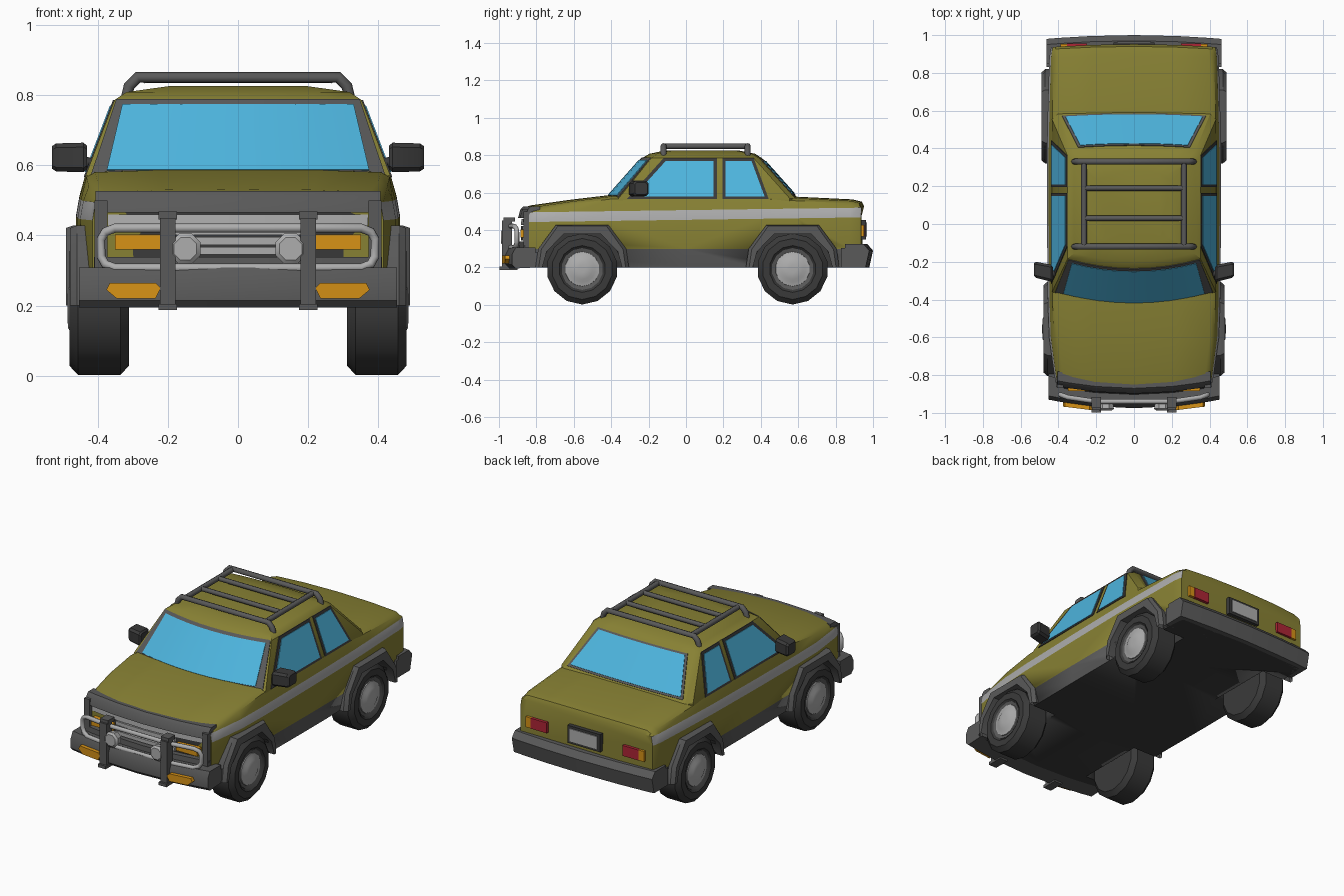
import bpy, bmesh, math
from mathutils import Vector

if "Cube" in bpy.data.objects:
    bpy.data.objects.remove(bpy.data.objects["Cube"])


def mat(name, r, g, b):
    m = bpy.data.materials.new(name)
    m.diffuse_color = (r, g, b, 1)
    m.use_nodes = True
    m.node_tree.nodes["Principled BSDF"].inputs["Base Color"].default_value = m.diffuse_color
    return m


OLIVE = mat("olive paint", .245, .22, .034)
GRAY = mat("mid gray plastic", .10, .10, .10)
DARK = mat("dark rubber", .042, .042, .042)
SILVER = mat("light gray", .42, .42, .42)
GLASS = mat("blue glass", .075, .46, .73)
ORANGE = mat("orange lamp", .68, .29, .008)
RED = mat("red lamp", .42, .018, .035)


def loft(name, rings, mats, closed=True, cap=True, rule=None, angle=32):
    """Skin a list of point rings; rule(center, normal) picks the material."""
    bm = bmesh.new()
    rows = [[bm.verts.new(p) for p in r] for r in rings]
    n = len(rows[0])
    for a, b in zip(rows, rows[1:]):
        for i in range(n if closed else n - 1):
            j = (i + 1) % n
            bm.faces.new((a[i], a[j], b[j], b[i]))
    if cap:
        bm.faces.new(rows[0])
        bm.faces.new(rows[-1])
    bmesh.ops.recalc_face_normals(bm, faces=bm.faces[:])
    bm.normal_update()
    for f in bm.faces:
        f.smooth = True
        if rule:
            f.material_index = rule(f.calc_center_median(), f.normal)
    me = bpy.data.meshes.new(name)
    bm.to_mesh(me)
    bm.free()
    for m in mats:
        me.materials.append(m)
    me.set_sharp_from_angle(angle=math.radians(angle))
    ob = bpy.data.objects.new(name, me)
    bpy.context.collection.objects.link(ob)
    return ob


def box(name, x0, x1, y0, y1, z0, z1, m):
    ring = lambda y: [(x0, y, z0), (x1, y, z0), (x1, y, z1), (x0, y, z1)]
    return loft(name, [ring(y0), ring(y1)], [m])


def sweep(name, prof, hw, bow, m):
    """Run a (y, z) profile across the car with a bowed plan."""
    us = (-1, -.85, -.5, 0, .5, .85, 1)
    return loft(name, [[(u * hw, y + bow * u * u, z) for y, z in prof] for u in us], [m])


def lathe(name, prof, cx, cy, cz, s, m, segs=14, axis='x'):
    """Turn an (offset, radius) profile about the x or y axis."""
    rings = []
    for o, r in prof:
        ring = []
        for i in range(segs):
            a = 2 * math.pi * (i + .5) / segs
            c, d = r * math.cos(a), r * math.sin(a)
            ring.append((cx + s * o, cy + c, cz + d) if axis == 'x' else (cx + c, cy + o, cz + d))
        rings.append(ring)
    return loft(name, rings, [m])


def tube(name, pts, r, m, cyclic=False):
    cu = bpy.data.curves.new(name, 'CURVE')
    cu.dimensions = '3D'
    cu.bevel_depth, cu.bevel_resolution, cu.use_fill_caps = r, 2, True
    sp = cu.splines.new('POLY')
    sp.points.add(len(pts) - 1)
    for p, q in zip(sp.points, pts):
        p.co = (*q, 1)
    sp.use_cyclic_u = cyclic
    tmp = bpy.data.objects.new(name + "_path", cu)
    bpy.context.collection.objects.link(tmp)
    me = bpy.data.meshes.new_from_object(tmp.evaluated_get(bpy.context.evaluated_depsgraph_get()))
    bpy.data.objects.remove(tmp)
    me.materials.clear()
    me.materials.append(m)
    bpy.context.collection.objects.link(bpy.data.objects.new(name, me))


# Lower body: sections along y as (y, half width, top height, bow)
stations = [(-.84, .41, .518, -.03), (-.80, .418, .53, -.03), (-.6, .445, .56, -.02), (-.4, .452, .586, 0),
            (0, .456, .59, 0), (.4, .456, .588, 0), (.6, .452, .576, 0), (.88, .444, .562, .012),
            (.925, .437, .55, .015), (.937, .432, .525, .015)]
rings = []
for y, w, zt, bow in stations:
    s1 = .495 + .014 * (y + .84)
    half = [(w * .98, .2), (w * 1.01, .3), (w * 1.01, s1 - .052), (w * .99, s1),
            (w * .955, max(zt - .02, s1 + .004)), (w * .9, zt - .006), (w * .5, zt)]
    sec = [(0, .2)] + half + [(0, zt + .002)] + [(-x, z) for x, z in half[::-1]]
    rings.append([(x, y + bow * (1 - (x / w) ** 2), z) for x, z in sec])


def body_rule(c, n):
    s1 = .495 + .014 * (c.y + .84)
    if n.z < -.7:
        return 2
    if abs(n.x) > .6 and c.z < .3 and c.y < .89:
        return 1
    return 3 if abs(n.x) > .6 and s1 - .05 < c.z < s1 else 0


body = loft("lower_body", rings, [OLIVE, GRAY, DARK, SILVER], rule=body_rule)

WHEELS = [(s, y) for s in (-1, 1) for y in (-.555, .57)]
for s, y in WHEELS:
    # Wheel wells cut from the body
    cut = lathe("well_cutter", [(.29, .215), (.7, .215)], 0, y, .19, s, DARK)
    cut.hide_render = True
    for p in cut.data.polygons:
        p.material_index = 2
    cut.data.materials.clear()
    for m in (OLIVE, GRAY, DARK, SILVER):
        cut.data.materials.append(m)
    for p in cut.data.polygons:
        p.material_index = 2
    md = body.modifiers.new("well", 'BOOLEAN')
    md.operation, md.object, md.solver = 'DIFFERENCE', cut, 'EXACT'
    bpy.context.view_layer.objects.active = body
    bpy.ops.object.modifier_apply(modifier=md.name)
    bpy.data.objects.remove(cut)
    # Tyre, rim and hub
    lathe("tyre", [(.31, .10), (.31, .162), (.335, .19), (.455, .19), (.48, .163), (.48, .125), (.462, .105)],
          0, y, .192, s, DARK)
    lathe("rim", [(.44, .112), (.472, .112), (.466, .09), (.46, .09)], 0, y, .192, s, GRAY)
    lathe("hub", [(.45, .095), (.472, .092), (.476, .07), (.484, .055), (.486, .02)], 0, y, .192, s, SILVER)
    # Angular wheel-arch flare
    outer = [(-.25, .2), (-.235, .3), (-.14, .428), (.14, .428), (.235, .3), (.25, .2)]
    inner = [(-.213, .2), (-.19, .285), (-.1, .378), (.1, .378), (.19, .285), (.213, .2)]
    xo = .478 if y < 0 else .49
    loft("arch_flare", [[(s * .4, y + a, z) for a, z in outer],
                        [(s * (xo - .02), y + a, z) for a, z in outer],
                        [(s * xo, y + a * .93, z * .97 + .006) for a, z in outer],
                        [(s * xo, y + a, z) for a, z in inner],
                        [(s * .38, y + a, z) for a, z in inner]], [GRAY], closed=False, cap=False)

# Cabin: stacked plan rings
US = [k / 4 for k in range(-4, 5)]
Z0, Z1, X0, X1 = .57, .785, .434, .352
front_lo = lambda u: Vector((u * X0, -.425 + .065 * u * u, Z0))
front_hi = lambda u: Vector((u * X1, -.235 + .05 * u * u, Z1))
rear_lo = lambda u: Vector((u * X0, .597 - .015 * u * u, Z0))
rear_hi = lambda u: Vector((u * X1, .405 - .015 * u * u, Z1))


def plan(X, z, f, r):
    fr = [Vector((*f(u).xy, z)) for u in US]
    rr = [Vector((*r(u * .93).xy, z)) for u in US[::-1]]
    yr = rr[0].y - .03
    return fr + [(X, yr, z)] + rr + [(-X, yr, z)]


roof = lambda X, yf, yr: (X, lambda u: Vector((u * X, yf + .04 * u * u, 0)), lambda u: Vector((u * X, yr - .02 * u * u, 0)))
Xa, fa, ra = roof(.318, -.195, .37)
Xb, fb, rb = roof(.19, -.11, .28)
loft("cabin", [plan(X0, Z0 - .02, front_lo, rear_lo), plan(X0, Z0, front_lo, rear_lo), plan(X1, Z1, front_hi, rear_hi),
               plan(Xa, .808, fa, ra), plan(Xb, .826, fb, rb)], [OLIVE])


def pane(name, lo, hi, t0, t1, w0, w1, d, ny, m):
    """Thin curved plate lying on the front or rear cabin slope."""
    out = []
    for k in US:
        a, b = ((lo(k * w).lerp(hi(k * w), t)) for t, w in ((t0, w0), (t1, w1)))
        n = Vector((0, ny, .7))
        out.append([a + n * d, b + n * d, b - n * .002, a - n * .002])
    loft(name, out, [m])


pane("windshield_frame", front_lo, front_hi, 0, 1, .965, .985, .004, -.7, GRAY)
pane("windshield", front_lo, front_hi, .06, .93, .87, .92, .007, -.7, GLASS)
pane("rear_window_frame", rear_lo, rear_hi, .07, .95, .89, .83, .004, .7, GRAY)
pane("rear_window", rear_lo, rear_hi, .11, .91, .855, .79, .007, .7, GLASS)


def side_plate(name, pts, s, d, m):
    X = lambda z: X0 + (z - Z0) / (Z1 - Z0) * (X1 - X0)
    loft(name, [[(s * (X(z) + e), y, z) for y, z in pts] for e in (-.002, d)], [m])


for s in (-1, 1):
    # Side windows with frames
    side_plate("front_door_frame", [(-.315, .567), (.165, .567), (.165, .785), (-.12, .785)], s, .004, DARK)
    side_plate("front_door_glass", [(-.28, .58), (.148, .58), (.148, .77), (-.108, .77)], s, .007, GLASS)
    side_plate("rear_door_frame", [(.195, .567), (.442, .567), (.362, .785), (.195, .785)], s, .004, DARK)
    side_plate("rear_door_glass", [(.21, .58), (.42, .58), (.35, .77), (.21, .77)], s, .007, GLASS)
    # Door mirror
    mr = lambda x, k, dy: [(s * x, -.255 + dy + .045 * k * a, .622 + .042 * k * b) for a, b in
                           ((-1, -.7), (-.7, -1), (.7, -1), (1, -.7), (1, .7), (.7, 1), (-.7, 1), (-1, .7))]
    loft("door_mirror", [mr(.43, .8, -.01), mr(.44, 1, -.005), mr(.518, .95, .012), mr(.53, .75, .015)], [DARK])
    tube("mirror_arm", [(s * .40, -.265, .60), (s * .45, -.26, .612)], .016, DARK)
    # Headlamp, bumper lamp and tail lamps
    xs = lambda a, b: (min(s * a, s * b), max(s * a, s * b))
    box("headlamp", *xs(.21, .35), -.885, -.84, .36, .402, ORANGE)
    lamp = lambda y: [(s * x, y + dy, z) for x, z, dy in ((.235, .265, 0), (.22, .25, 0), (.235, .22, 0),
                                                        (.345, .22, .014), (.375, .245, .017), (.365, .265, .016))]
    loft("bumper_lamp", [lamp(-.984), lamp(-.95)], [ORANGE])
    box("tail_lamp", *xs(.25, .355), .92, .955, .365, .427, RED)
    box("rear_indicator", *xs(.355, .39), .915, .953, .365, .427, ORANGE)
    # Bull bar post and round lamp
    box("bull_bar_post", *xs(.178, .222), -.985, -.93, .19, .45, GRAY)
    box("bull_bar_post_foot", *xs(.174, .226), -.997, -.90, .187, .205, GRAY)
    box("bull_bar_post_cap", *xs(.174, .226), -.975, -.915, .445, .468, GRAY)
    lathe("driving_lamp", [(-.988, .035), (-.978, .047), (-.94, .04)], s * .15, 0, .362, 1, SILVER, 8, 'y')

# Front fascia and grille
sweep("fascia_top", [(-.82, .465), (-.898, .465), (-.885, .512), (-.87, .526), (-.82, .526)], .405, .04, GRAY)
sweep("fascia_back", [(-.82, .3), (-.868, .3), (-.868, .48), (-.82, .48)], .405, .035, DARK)
sweep("fascia_bottom", [(-.82, .28), (-.905, .28), (-.90, .338), (-.82, .338)], .41, .04, GRAY)
for s in (-1, 1):
    a, b = sorted((s * .372, s * .408))
    box("fascia_side", a, b, -.868, -.80, .3, .5, GRAY)
sweep("grille_strip", [(-.84, .428), (-.882, .428), (-.88, .46), (-.84, .46)], .37, .035, SILVER)
for z in (.345, .373, .401):
    sweep("grille_bar", [(-.84, z), (-.882, z), (-.882, z + .022), (-.84, z + .022)], .195, .008, SILVER)

# Bumpers
sweep("front_bumper", [(-.85, .2), (-.955, .195), (-.975, .215), (-.975, .27), (-.955, .308), (-.85, .308)], .452, .045, GRAY)
sweep("rear_bumper", [(.87, .2), (.98, .2), (1, .29), (.97, .325), (.87, .325)], .462, -.02, GRAY)
for s in (-1, 1):
    a, b = sorted((s * .40, s * .452))
    box("front_bumper_wrap", a, b, -.86, -.79, .2, .28, GRAY)
    a, b = sorted((s * .41, s * .462))
    box("rear_bumper_wrap", a, b, .83, .90, .2, .305, GRAY)

# Bull bar loop
half = [(.2, .307, -.94), (.35, .307, -.918), (.378, .318, -.908), (.39, .34, -.904),
        (.39, .39, -.904), (.378, .41, -.908), (.35, .421, -.918), (.2, .421, -.94)]
tube("bull_bar", [(x, y, z) for x, z, y in half] + [(-x, y, z) for x, z, y in half[::-1]], .013, SILVER, True)

# Rear number plate, left blank
box("plate_frame", -.108, .108, .93, .962, .35, .455, DARK)
box("plate", -.09, .09, .94, .967, .365, .44, SILVER)

# Roof rack
for y in (-.12, .33):
    tube("rack_end_bar", [(-.318, y, .79), (-.31, y, .825), (-.285, y, .85), (.285, y, .85), (.31, y, .825), (.318, y, .79)], .016, GRAY)
for y in (.03, .19):
    tube("rack_cross_bar", [(-.265, y, .848), (.265, y, .848)], .014, GRAY)
for x in (-.265, .265):
    tube("rack_side_rail", [(x, -.12, .848), (x, .33, .848)], .015, GRAY)
